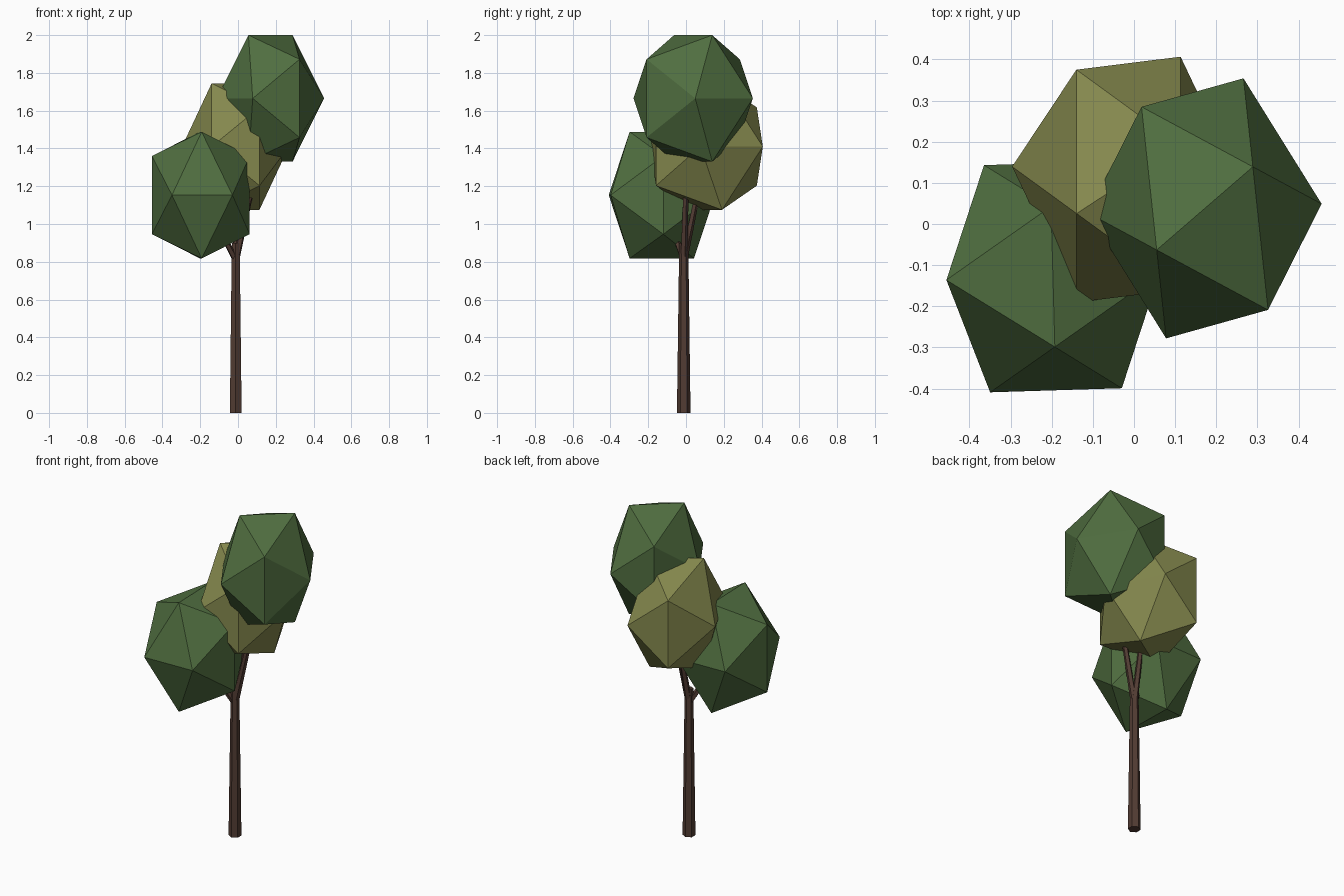
import bpy, bmesh, math
from mathutils import Matrix, Vector

if "Cube" in bpy.data.objects:
    bpy.data.objects.remove(bpy.data.objects["Cube"])

PHI = (1 + math.sqrt(5)) / 2


def material(name, rgb):
    m = bpy.data.materials.new(name)
    m.diffuse_color = (*rgb, 1)
    m.use_nodes = True
    m.node_tree.nodes["Principled BSDF"].inputs["Base Color"].default_value = m.diffuse_color
    return m


green = material("leaf green", (0.08, 0.156, 0.051))
olive = material("leaf olive", (0.235, 0.25, 0.076))
bark = material("bark brown", (0.085, 0.045, 0.033))


def finish(bm, name, mat):
    bmesh.ops.recalc_face_normals(bm, faces=bm.faces)
    me = bpy.data.meshes.new(name)
    bm.to_mesh(me)
    bm.free()
    me.materials.append(mat)
    ob = bpy.data.objects.new(name, me)
    bpy.context.collection.objects.link(ob)


def crown(name, center, u, v, mat, h=0.207):
    """Icosahedron with an edge on top, stretched along horizontal axes u and v."""
    bm = bmesh.new()
    axes = (Vector((*u, 0)), Vector((*v, 0)), Vector((0, 0, h)))
    for a in (-1, 1):
        for b in (-PHI, PHI):
            for p in ((0, a, b), (a, b, 0), (b, 0, a)):
                bm.verts.new(Vector(center) + sum((axes[i] * p[i] for i in range(3)), Vector()))
    bmesh.ops.convex_hull(bm, input=bm.verts)
    finish(bm, name, mat)


def limb(name, start, end, r1, r2, sides):
    """Tapered prism between two points."""
    a, b = Vector(start), Vector(end)
    bm = bmesh.new()
    bmesh.ops.create_cone(bm, cap_ends=True, segments=sides, radius1=r1, radius2=r2,
                          depth=(b - a).length)
    turn = Vector((0, 0, 1)).rotation_difference(b - a).to_matrix().to_4x4()
    bm.transform(Matrix.Translation((a + b) / 2) @ turn)
    finish(bm, name, bark)


# Leaf crowns
crown("low_crown", (-0.197, -0.128, 1.153), (0.16, 0.005), (-0.0046, 0.1706), green)
crown("middle_crown", (-0.013, 0.108, 1.41), (-0.0785, 0.165), (0.1265, 0.0825), olive)
crown("high_crown", (0.172, 0.038, 1.665), (-0.095, 0.1525), (0.1168, 0.101), green)

# Trunk and the three branches that carry the crowns
fork = (-0.012, -0.012, 0.81)
limb("trunk", (-0.012, -0.012, 0), (-0.012, -0.012, 0.9), 0.036, 0.024, 6)
limb("high_branch", fork, (0.12, 0.005, 1.4), 0.02, 0.012, 5)
limb("middle_branch", fork, (0.0, 0.09, 1.3), 0.02, 0.012, 5)
limb("low_branch", fork, (-0.14, -0.1, 1.05), 0.018, 0.012, 5)
